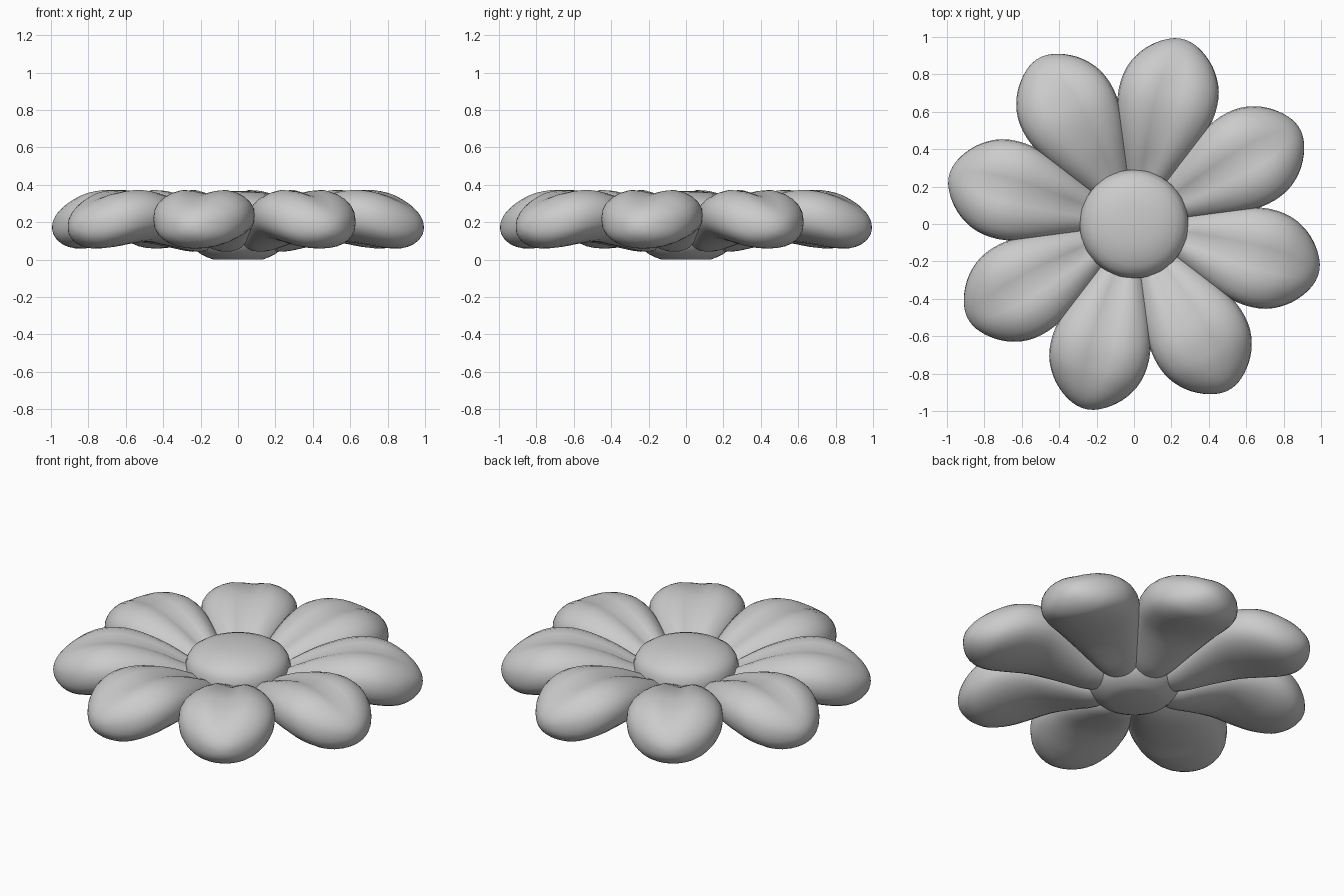
import bpy, bmesh, math

if "Cube" in bpy.data.objects:
    bpy.data.objects.remove(bpy.data.objects["Cube"])

PETALS = 8
SIDES = 28


def finish(bm, name):
    bmesh.ops.recalc_face_normals(bm, faces=bm.faces)
    mesh = bpy.data.meshes.new(name)
    bm.to_mesh(mesh)
    bm.free()
    obj = bpy.data.objects.new(name, mesh)
    bpy.context.collection.objects.link(obj)
    return obj


def smooth(obj, angle=40):
    bpy.ops.object.select_all(action='DESELECT')
    obj.select_set(True)
    bpy.context.view_layer.objects.active = obj
    bpy.ops.object.shade_smooth_by_angle(angle=math.radians(angle))


def catmull(points, steps):
    """Smooth curve through the given stations."""
    out = []
    for i in range(len(points) - 1):
        p0, p1 = points[max(i - 1, 0)], points[i]
        p2, p3 = points[i + 1], points[min(i + 2, len(points) - 1)]
        for s in range(steps):
            t = s / steps
            out.append(tuple(
                0.5 * (2 * b + (c - a) * t + (2 * a - 5 * b + 4 * c - d) * t * t
                       + (3 * b - a - 3 * c + d) * t ** 3)
                for a, b, c, d in zip(p0, p1, p2, p3)))
    return out + [points[-1]]


def power(x, p):
    return math.copysign(abs(x) ** p, x)


# Petal stations: distance from centre, half width, top z, bottom z
STATIONS = [
    (0.12, 0.060, 0.170, 0.060),
    (0.25, 0.122, 0.240, 0.042),
    (0.40, 0.185, 0.318, 0.070),
    (0.55, 0.240, 0.368, 0.095),
    (0.68, 0.266, 0.388, 0.085),
    (0.80, 0.255, 0.372, 0.065),
    (0.90, 0.205, 0.325, 0.060),
    (0.97, 0.135, 0.272, 0.085),
    (1.01, 0.065, 0.222, 0.125),
    (1.022, 0.015, 0.185, 0.160),
]


def make_petal(name, angle):
    bm = bmesh.new()
    ca, sa = math.cos(angle), math.sin(angle)
    rings = []
    for u, hw, top, bot in catmull(STATIONS, 3):
        mid, half = (top + bot) / 2, (top - bot) / 2
        fade = max(0, min(1, (u - 0.15) / 0.2, (0.98 - u) / 0.2))
        ring = []
        for k in range(SIDES):
            a = 2 * math.pi * k / SIDES
            v = hw * power(math.cos(a), 0.95)
            z = mid + half * power(math.sin(a), 0.85)
            if math.sin(a) > 0:  # groove down the middle of the top
                z -= 0.035 * fade * math.exp(-(v / (0.28 * hw)) ** 2)
            ring.append(bm.verts.new((u * ca - v * sa, u * sa + v * ca, z)))
        rings.append(ring)
    for r0, r1 in zip(rings, rings[1:]):
        for k in range(SIDES):
            j = (k + 1) % SIDES
            bm.faces.new((r0[k], r0[j], r1[j], r1[k]))
    bm.faces.new(rings[0])
    bm.faces.new(rings[-1])
    obj = finish(bm, name)
    smooth(obj, 60)


# Petals, evenly turned around the middle
for i in range(PETALS):
    make_petal(f"petal_{i + 1}", math.radians(30 + i * 360 / PETALS))

# Domed flower centre with a small flat underside
bm = bmesh.new()
profile = [(0.13, 0.0)] + catmull(
    [(0.13, 0.0), (0.20, 0.03), (0.255, 0.09), (0.284, 0.17), (0.29, 0.24),
     (0.262, 0.305), (0.18, 0.347), (0.09, 0.364), (0.0, 0.368)], 2)[1:]
verts = [bm.verts.new((r, 0, z)) for r, z in [(0.0, 0.0)] + profile]
edges = [bm.edges.new(pair) for pair in zip(verts, verts[1:])]
bmesh.ops.spin(bm, geom=verts + edges, cent=(0, 0, 0), axis=(0, 0, 1),
               angle=2 * math.pi, steps=48)
bmesh.ops.remove_doubles(bm, verts=bm.verts, dist=0.0005)
smooth(finish(bm, "flower_centre"))
